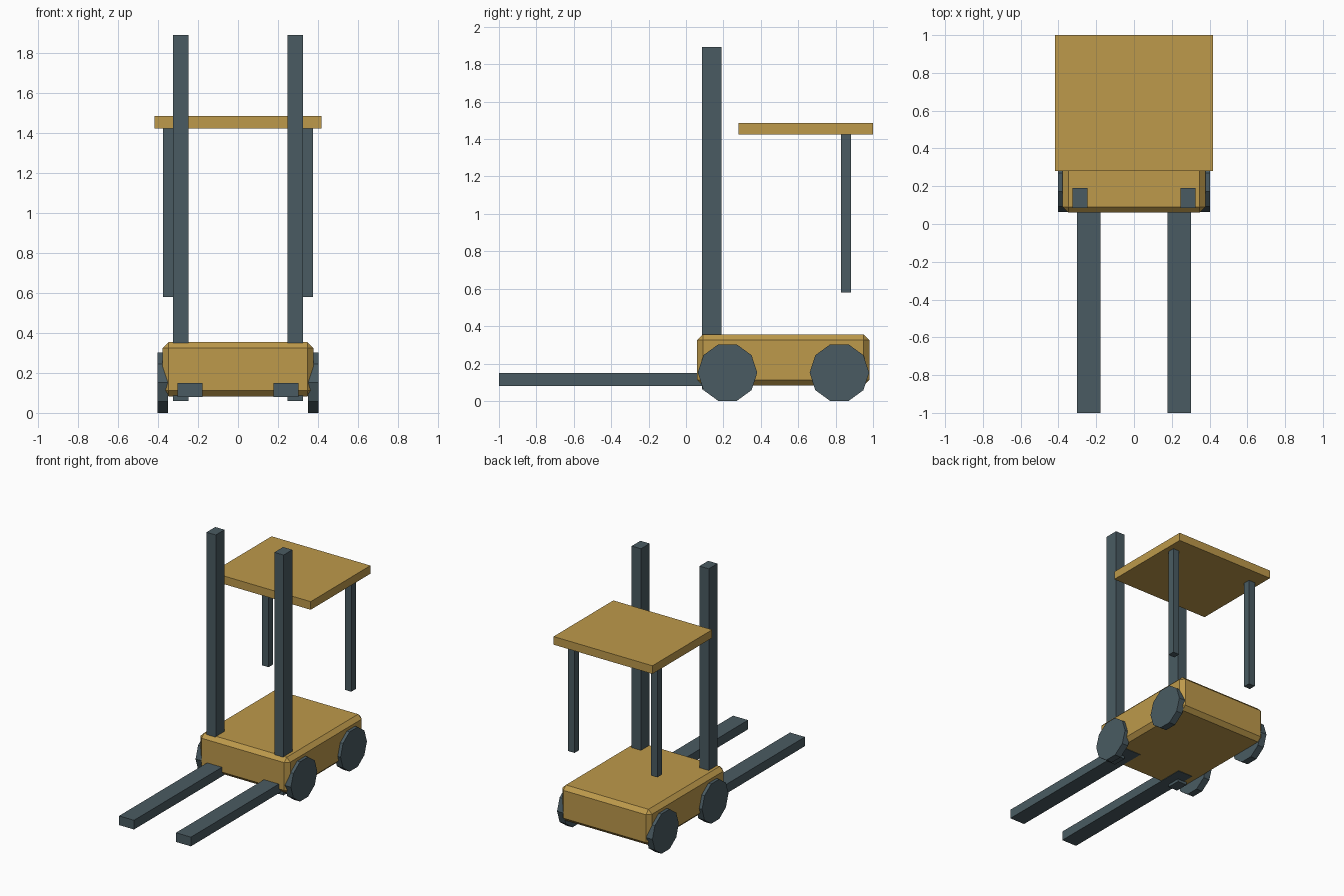
import bpy, bmesh, math

if "Cube" in bpy.data.objects:
    bpy.data.objects.remove(bpy.data.objects["Cube"])


def material(name, rgb):
    m = bpy.data.materials.new(name)
    m.diffuse_color = (*rgb, 1.0)
    m.use_nodes = True
    m.node_tree.nodes["Principled BSDF"].inputs["Base Color"].default_value = m.diffuse_color
    return m


YELLOW = material("ochre_yellow", (0.51, 0.32, 0.07))
SLATE = material("slate_grey", (0.068, 0.105, 0.122))


def finish(name, bm, mat):
    bmesh.ops.recalc_face_normals(bm, faces=bm.faces)
    mesh = bpy.data.meshes.new(name)
    bm.to_mesh(mesh)
    bm.free()
    mesh.materials.append(mat)
    ob = bpy.data.objects.new(name, mesh)
    bpy.context.collection.objects.link(ob)
    return ob


def box(name, xs, ys, zs, mat, chamfer=0.0):
    """Box between the given limits, with optional flat chamfers."""
    bm = bmesh.new()
    bmesh.ops.create_cube(bm, size=1.0)
    for v in bm.verts:
        for i, (lo, hi) in enumerate((xs, ys, zs)):
            v.co[i] = hi if v.co[i] > 0 else lo
    if chamfer:
        bmesh.ops.bevel(bm, geom=bm.edges[:], offset=chamfer, segments=1,
                        profile=0.5, affect='EDGES')
    return finish(name, bm, mat)


def wheel(name, x0, x1, y, z, radius, sides=10):
    """Faceted wheel with its axle along x."""
    bm = bmesh.new()
    ring = []
    for i in range(sides):
        a = 2 * math.pi * i / sides
        ring.append(bm.verts.new((x0, y + radius * math.cos(a),
                                  z + radius * math.sin(a))))
    face = bm.faces.new(ring)
    side = bmesh.ops.extrude_face_region(bm, geom=[face], use_keep_orig=True)
    moved = [g for g in side["geom"] if isinstance(g, bmesh.types.BMVert)]
    bmesh.ops.translate(bm, verts=moved, vec=(x1 - x0, 0, 0))
    return finish(name, bm, SLATE)


# Chassis and overhead roof
box("chassis", (-0.378, 0.378), (0.06, 0.98), (0.083, 0.355), YELLOW, 0.03)
box("roof", (-0.417, 0.417), (0.28, 1.0), (1.425, 1.487), YELLOW)

# Mirrored masts, forks, roof posts and wheels
R = 0.159
for s, tag in ((-1, "left"), (1, "right")):
    def span(a, b):
        return tuple(sorted((s * a, s * b)))

    box("mast_" + tag, span(0.247, 0.325), (0.085, 0.19), (0.06, 1.892), SLATE)
    box("fork_" + tag, span(0.177, 0.303), (-1.0, 0.28), (0.08, 0.15), SLATE)
    box("roof_post_" + tag, span(0.322, 0.376), (0.828, 0.882), (0.58, 1.43), SLATE)
    for y, end in ((0.222, "front"), (0.82, "rear")):
        wheel("wheel_%s_%s" % (end, tag), s * 0.35, s * 0.402, y,
              R * math.cos(math.pi / 10), R)
